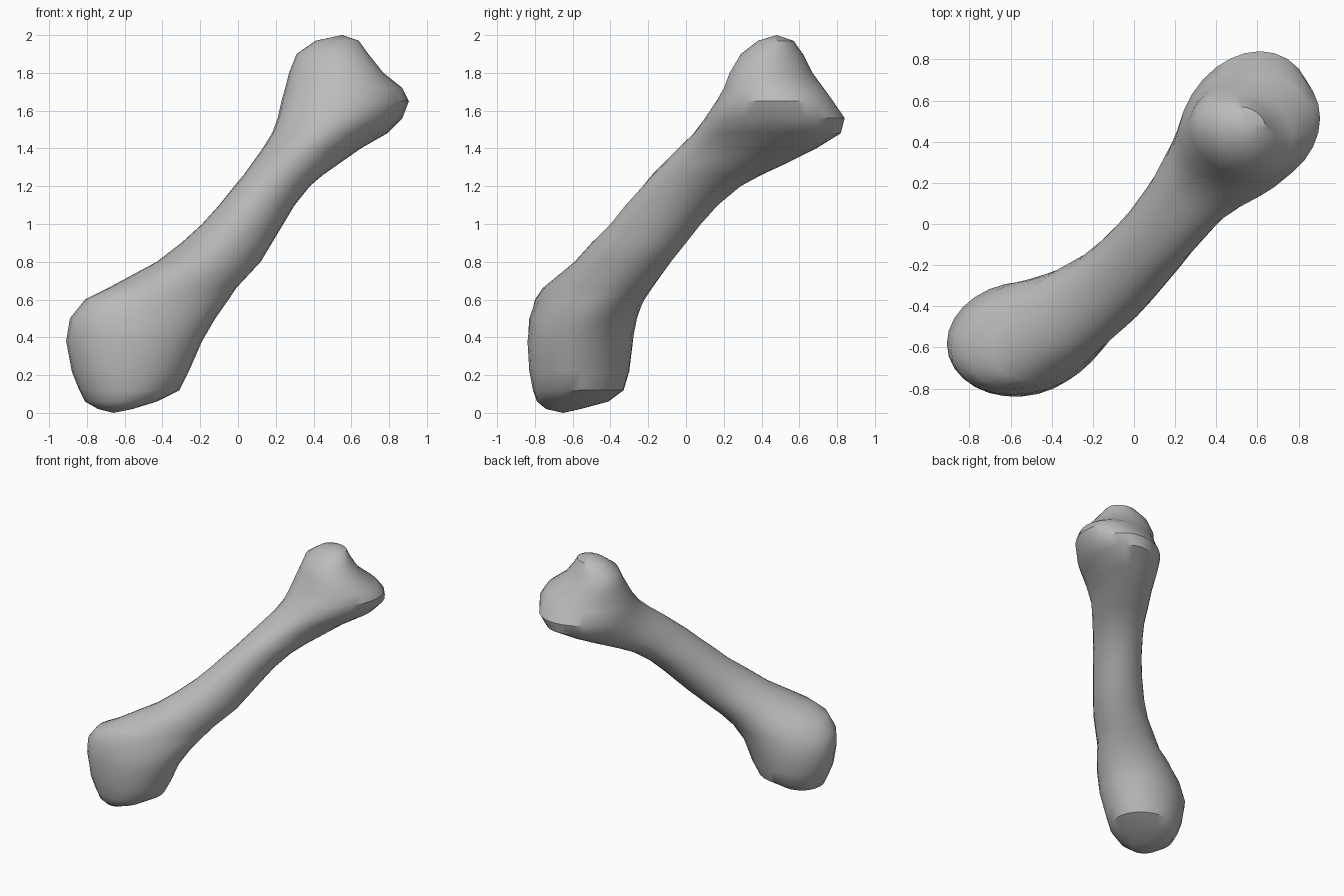
import bpy
import bmesh
from math import cos, sin, pi, sqrt
from mathutils import Vector

cube = bpy.data.objects.get("Cube")
if cube:
    bpy.data.objects.remove(cube, do_unlink=True)

SIDES = 28

# Level slices of the bone: height, x range, y range, half width across its length
SLICES = [
    (0.02, -.74, -.56, -.74, -.56, .10),
    (0.06, -.81, -.43, -.79, -.41, .20),
    (0.12, -.84, -.31, -.81, -.33, .25),
    (0.22, -.88, -.26, -.83, -.30, .28),
    (0.38, -.91, -.19, -.84, -.28, .31),
    (0.5, -.89, -.12, -.83, -.26, .30),
    (0.6, -.81, -.05, -.80, -.22, .265),
    (0.66, -.69, -.01, -.76, -.18, .23),
    (0.8, -.43, .12, -.59, -.08, .20),
    (0.9, -.30, .18, -.50, 0, .19),
    (1.0, -.19, .24, -.40, .08, .185),
    (1.1, -.10, .30, -.32, .17, .185),
    (1.2, -.02, .38, -.23, .29, .19),
    (1.26, .03, .45, -.18, .40, .20),
    (1.33, .08, .55, -.11, .55, .22),
    (1.4, .13, .65, -.04, .69, .24),
    (1.48, .18, .79, .04, .82, .28),
    (1.56, .21, .87, .10, .84, .31),
    (1.65, .23, .905, .16, .78, .30),
    (1.72, .25, .87, .20, .73, .275),
    (1.8, .27, .77, .23, .67, .25),
    (1.9, .31, .69, .29, .62, .19),
    (1.97, .41, .64, .38, .57, .11),
]
LOW_TIP = (-.66, -.65, 0)
HIGH_TIP = (.55, .48, 2)


def slice_points(z, x0, x1, y0, y1, across):
    """Slanted ellipse touching the given ranges."""
    half_x, half_y = (x1 - x0) / 2, (y1 - y0) / 2
    shared = (half_x ** 2 + half_y ** 2) / 2 - across ** 2
    lean = shared / half_x
    rest = sqrt(max(half_y ** 2 - lean ** 2, 0.0001))
    centre = Vector(((x0 + x1) / 2, (y0 + y1) / 2, z))
    for i in range(SIDES):
        a = 2 * pi * i / SIDES
        yield centre + Vector((half_x * cos(a), lean * cos(a) + rest * sin(a), 0))


def make_material(name, colour):
    mat = bpy.data.materials.new(name)
    mat.use_nodes = True
    mat.diffuse_color = colour
    mat.node_tree.nodes["Principled BSDF"].inputs["Base Color"].default_value = colour
    return mat


# Shaft and both knuckle ends as one continuous skin
bm = bmesh.new()
rings = [[bm.verts.new(p) for p in slice_points(*s)] for s in SLICES]
low, high = bm.verts.new(LOW_TIP), bm.verts.new(HIGH_TIP)
for i in range(SIDES):
    j = (i + 1) % SIDES
    for lower, upper in zip(rings, rings[1:]):
        bm.faces.new((lower[i], lower[j], upper[j], upper[i]))
    bm.faces.new((low, rings[0][j], rings[0][i]))
    bm.faces.new((high, rings[-1][i], rings[-1][j]))
bmesh.ops.recalc_face_normals(bm, faces=bm.faces)

mesh = bpy.data.meshes.new("bone")
bm.to_mesh(mesh)
bm.free()
bone = bpy.data.objects.new("bone", mesh)
bpy.context.collection.objects.link(bone)
mesh.materials.append(make_material("bone grey", (.5, .5, .5, 1)))

# Smooth skin that keeps sharp ridges
bpy.ops.object.select_all(action="DESELECT")
bone.select_set(True)
bpy.context.view_layer.objects.active = bone
bpy.ops.object.shade_smooth_by_angle(angle=pi / 5)
